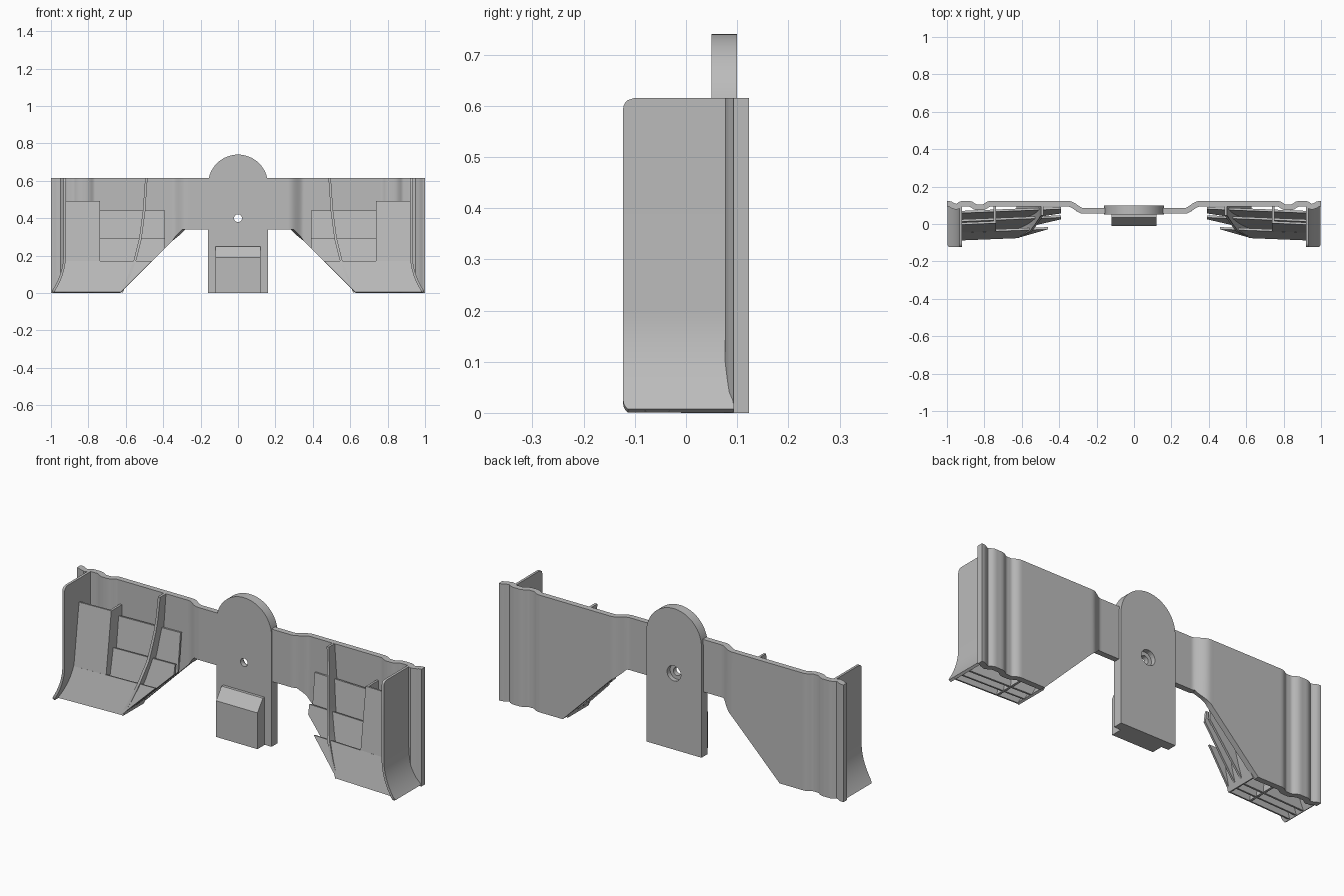
import bpy, bmesh, math

cube = bpy.data.objects.get("Cube")
if cube:
    bpy.data.objects.remove(cube, do_unlink=True)

grey = bpy.data.materials.new("plain grey")
grey.use_nodes = True
COLOUR = (0.5, 0.5, 0.5, 1)
grey.diffuse_color = COLOUR
grey.node_tree.nodes["Principled BSDF"].inputs["Base Color"].default_value = COLOUR


def finish(name, bm):
    bmesh.ops.recalc_face_normals(bm, faces=bm.faces)
    mesh = bpy.data.meshes.new(name)
    bm.to_mesh(mesh)
    bm.free()
    mesh.materials.append(grey)
    ob = bpy.data.objects.new(name, mesh)
    bpy.context.collection.objects.link(ob)
    return ob


def bake(ob):
    """Apply the modifiers, then smooth all but the sharp edges."""
    bpy.ops.object.select_all(action='DESELECT')
    ob.select_set(True)
    bpy.context.view_layer.objects.active = ob
    for m in list(ob.modifiers):
        bpy.ops.object.modifier_apply(modifier=m.name)
    bpy.ops.object.shade_smooth_by_angle(angle=math.radians(30))


def sheet(name, rows, thickness):
    """Thin wall from a grid of points, mirrored to both sides."""
    bm = bmesh.new()
    grid = [[bm.verts.new(p) for p in row] for row in rows]
    for a, b in zip(grid, grid[1:]):
        for i in range(len(a) - 1):
            bm.faces.new((a[i], a[i + 1], b[i + 1], b[i]))
    ob = finish(name, bm)
    solid = ob.modifiers.new("Thickness", 'SOLIDIFY')
    solid.thickness, solid.offset, solid.use_even_offset = thickness, 0, True
    ob.modifiers.new("Mirror", 'MIRROR')
    bake(ob)
    return ob


def prism(name, outline, axis, start, end):
    """Extrude an outline along x (points y, z) or y (points x, z)."""
    def place(p, t):
        return (t, p[0], p[1]) if axis == 'x' else (p[0], t, p[1])
    bm = bmesh.new()
    near = [bm.verts.new(place(p, start)) for p in outline]
    far = [bm.verts.new(place(p, end)) for p in outline]
    bm.faces.new(near)
    bm.faces.new(far[::-1])
    for i in range(len(near)):
        j = (i + 1) % len(near)
        bm.faces.new((near[i], far[i], far[j], near[j]))
    return finish(name, bm)


def circle(r, z, n=32):
    return [(r * math.cos(2 * math.pi * i / n), z + r * math.sin(2 * math.pi * i / n))
            for i in range(n)]


def ease(keys, t, smooth=True):
    for (a, u), (b, v) in zip(keys, keys[1:]):
        if t <= b:
            k = max(0, (t - a) / (b - a))
            return u + (v - u) * (k * k * (3 - 2 * k) if smooth else k)
    return keys[-1][1]


TOP = 0.615
LOW = 0.004

# Corrugated back panel with sloping lower edge
wave = [(0.1, 0.07), (0.27, 0.07), (0.35, 0.108), (0.77, 0.108), (0.81, 0.089),
        (0.84, 0.089), (0.88, 0.108), (0.92, 0.108), (0.95, 0.092), (0.97, 0.098),
        (0.985, 0.108), (1, 0.108)]
xs = [i / 100 for i in range(10, 101)]
sheet("back_panel", [[(x, ease(wave, x), min(0.34, max(0, 0.63 - x))) for x in xs],
                     [(x, ease(wave, x), TOP) for x in xs]], 0.03)


# Flared end fins with rounded front corners
def fin_x(z):
    return 0.927 + 0.067 * max(0, 1 - z / 0.2) ** 2


def fin_front(z, r=0.022):
    d = min(r, z, TOP - z)
    return -0.123 + r - math.sqrt(max(0, r * r - (r - d) ** 2))


levels = [LOW, 0.008, 0.014, 0.022] + [0.022 + 0.018 * i for i in range(1, 11)]
levels += [0.4, 0.593, 0.6, 0.606, 0.611, TOP]
sheet("end_fin", [[(fin_x(z), fin_front(z), z), (fin_x(z), 0.1, z)] for z in levels], 0.013)


# Overlapping slanted vanes, back to front
def vane(name, top, y_top, y_bottom):
    heights = sorted({LOW, top} | {h for h in (0.03, 0.06, 0.1, 0.14, 0.24) if h < top})
    rows = []
    for z in heights:
        left, right = max(0.39, 0.63 - z), fin_x(z)
        y = y_bottom + (y_top - y_bottom) * z / top
        row = []
        for i in range(13):
            x = left + (right - left) * i / 12
            row.append((x, y - 0.04 * (x - 0.4), z))
        rows.append(row)
    sheet(name, rows, 0.012)


vane("back_vane", 0.44, 0.085, 0.035)
vane("middle_vane", 0.29, 0.04, -0.015)
vane("front_vane", 0.17, -0.02, -0.062)

# Curved upright rib across the vanes
bend = [(0, 0.625), (0.08, 0.587), (0.17, 0.552), (0.29, 0.522), (0.44, 0.502), (TOP, 0.49)]
edge = [(0, -0.075), (0.17, -0.04), (0.29, 0), (0.4, 0.022), (0.5, 0.038), (TOP, 0.045)]
steps = [LOW + (TOP - LOW) * i / 24 for i in range(25)]
sheet("curved_rib", [[(ease(bend, z, False), ease(edge, z, False), z),
                      (ease(bend, z, False), 0.1, z)] for z in steps], 0.013)

# Open pocket beside each fin: front wall and return wall
sheet("pocket_front", [[(0.739, -0.034, 0.16), (0.927, -0.042, 0.16)],
                       [(0.739, 0.01, 0.49), (0.927, 0.002, 0.49)]], 0.012)
sheet("pocket_side", [[(0.745, -0.07, LOW), (0.745, 0.1, LOW)],
                      [(0.745, -0.034, 0.17), (0.745, 0.1, 0.17)],
                      [(0.745, 0.01, 0.49), (0.745, 0.1, 0.49)]], 0.012)

# Round-topped centre plate with a stepped screw hole
R = 0.16
arch = [(R * math.cos(math.pi * i / 40), 0.58 + R * math.sin(math.pi * i / 40))
        for i in range(41)]
plate = prism("centre_plate", [(-R, 0), (R, 0)] + arch, 'y', 0.05, 0.1)
for radius, start in ((0.021, 0), (0.04, 0.075)):
    cutter = prism("hole_cutter", circle(radius, 0.4), 'y', start, 0.2)
    cutter.hide_render = True
    cut = plate.modifiers.new("Hole", 'BOOLEAN')
    cut.object, cut.operation, cut.solver = cutter, 'DIFFERENCE', 'EXACT'
    bake(plate)
    bpy.data.objects.remove(cutter, do_unlink=True)

# Chamfered block on the lower front of the centre plate
prism("front_block", [(0.06, 0), (-0.01, 0), (-0.01, 0.19), (0.035, 0.25), (0.06, 0.25)],
      'x', -0.12, 0.12)
